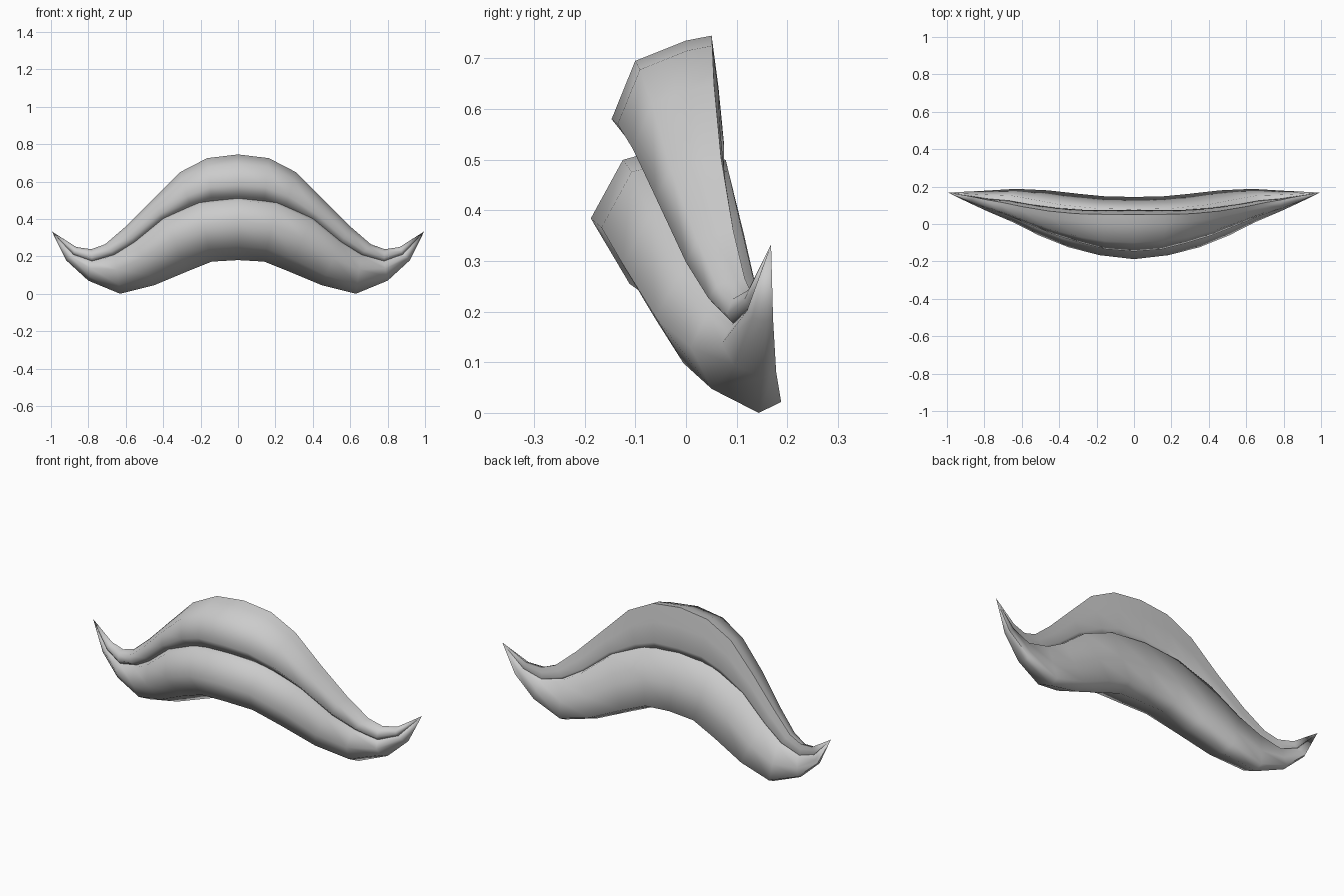
import bpy, bmesh, math

if "Cube" in bpy.data.objects:
    bpy.data.objects.remove(bpy.data.objects["Cube"])

gray = bpy.data.materials.new("light_gray")
gray.diffuse_color = (0.6, 0.6, 0.6, 1)
gray.use_nodes = True
gray.node_tree.nodes["Principled BSDF"].inputs["Base Color"].default_value = gray.diffuse_color

TIP = (0.995, 0.168, 0.333)


def build_lobe(name, profile, stations):
    """Loft a closed profile along the arc, mirrored in x, pinched to a point at both tips.
    profile: (top-to-bottom, front-to-back) fractions; station: top x,z, bottom x,z, front y, back y."""
    mirrored = [(-a, b, -c, d, e, f) for a, b, c, d, e, f in reversed(stations[1:])]
    bm = bmesh.new()
    rings = []
    for tx, tz, bx, bz, yf, yb in mirrored + stations:
        rings.append([bm.verts.new((tx + (bx - tx) * u, yf + (yb - yf) * v, tz + (bz - tz) * u))
                      for u, v in profile])
    n = len(profile)
    for r0, r1 in zip(rings, rings[1:]):
        for i in range(n):
            j = (i + 1) % n
            bm.faces.new((r0[i], r0[j], r1[j], r1[i]))
    for ring, side in ((rings[0], -1), (rings[-1], 1)):
        tip = bm.verts.new((TIP[0] * side, TIP[1], TIP[2]))
        for i in range(n):
            bm.faces.new((ring[i], ring[(i + 1) % n], tip))
    bmesh.ops.recalc_face_normals(bm, faces=bm.faces)
    mesh = bpy.data.meshes.new(name)
    bm.to_mesh(mesh)
    bm.free()
    mesh.materials.append(gray)
    obj = bpy.data.objects.new(name, mesh)
    bpy.context.collection.objects.link(obj)
    bpy.ops.object.select_all(action='DESELECT')
    obj.select_set(True)
    bpy.context.view_layer.objects.active = obj
    bpy.ops.object.shade_smooth_by_angle(angle=math.radians(80))
    return obj


# Upper roll of the moustache
build_lobe("upper_roll",
           [(0, .89), (.04, .66), (.2, .21), (.66, 0), (.85, .17), (1, .35), (1, .93), (.85, 1), (.4, .95)],
           [(0, .745, 0, .495, -.147, .075),
            (.165, .725, .14, .49, -.135, .075),
            (.31, .65, .25, .455, -.105, .075),
            (.455, .505, .40, .385, -.06, .085),
            (.60, .36, .55, .265, 0, .105),
            (.71, .265, .66, .205, .045, .125),
            (.785, .238, .78, .17, .08, .135),
            (.865, .25, .88, .21, .115, .15)])

# Lower, thicker roll
build_lobe("lower_roll",
           [(0, .41), (.06, .19), (.4, 0), (.78, .23), (1, .75), (.9, 1), (.5, .91), (.06, .8)],
           [(0, .52, 0, .18, -.188, .145),
            (.21, .495, .14, .172, -.167, .147),
            (.40, .41, .27, .12, -.125, .16),
            (.55, .285, .45, .045, -.06, .18),
            (.66, .215, .63, 0, .01, .188),
            (.78, .18, .80, .07, .07, .178),
            (.88, .215, .92, .18, .12, .172)])
